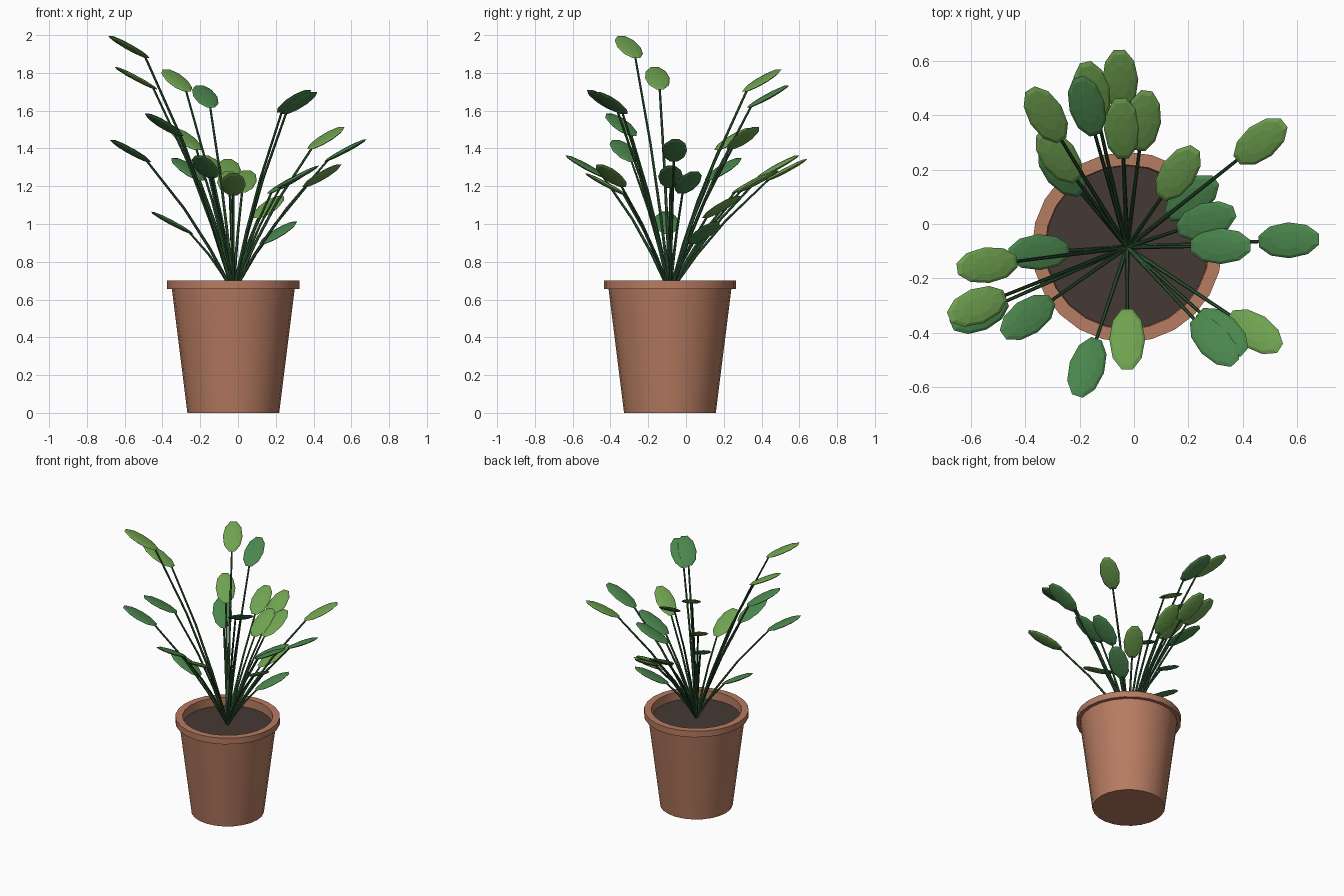
import bpy, bmesh, math
from mathutils import Vector, Matrix

if "Cube" in bpy.data.objects:
    bpy.data.objects.remove(bpy.data.objects["Cube"])

CX, CY = -0.025, -0.085     # plant axis


def material(name, rgb):
    m = bpy.data.materials.new(name)
    m.diffuse_color = (*rgb, 1)
    m.use_nodes = True
    m.node_tree.nodes["Principled BSDF"].inputs["Base Color"].default_value = m.diffuse_color
    return m


clay = material("clay", (0.47, 0.20, 0.12))
earth = material("earth", (0.06, 0.04, 0.033))
stem_green = material("stem_green", (0.03, 0.10, 0.035))
light_green = material("light_green", (0.16, 0.36, 0.08))
mid_green = material("mid_green", (0.07, 0.24, 0.075))


def add_object(name, bm, mat, smooth=False):
    bmesh.ops.recalc_face_normals(bm, faces=bm.faces)
    me = bpy.data.meshes.new(name)
    bm.to_mesh(me)
    bm.free()
    ob = bpy.data.objects.new(name, me)
    bpy.context.collection.objects.link(ob)
    me.materials.append(mat)
    if smooth:
        bpy.ops.object.select_all(action='DESELECT')
        ob.select_set(True)
        bpy.context.view_layer.objects.active = ob
        bpy.ops.object.shade_smooth_by_angle(angle=math.radians(30))
    return ob


def lathe(name, profile, mat, sides=24):
    bm = bmesh.new()
    rings = [[bm.verts.new((CX + r * math.cos(math.tau * i / sides),
                            CY + r * math.sin(math.tau * i / sides), z))
              for i in range(sides)] for r, z in profile]
    for a, b in zip(rings, rings[1:]):
        for i in range(sides):
            j = (i + 1) % sides
            bm.faces.new((a[i], a[j], b[j], b[i]))
    bm.faces.new(rings[0])
    bm.faces.new(rings[-1])
    return add_object(name, bm, mat, True)


# pot with overhanging rim, and the soil inside it
lathe("pot", [(0.243, 0), (0.325, 0.655), (0.35, 0.655), (0.35, 0.70),
              (0.302, 0.70), (0.298, 0.62)], clay)
lathe("soil", [(0.295, 0.62), (0.299, 0.64)], earth)


# thin bent stem made of short six-sided tubes
def stem(name, points, r0=0.009, r1=0.006, sides=6):
    bm = bmesh.new()
    rings = []
    n = len(points) - 1
    for k, p in enumerate(points):
        d = (points[min(k + 1, n)] - points[max(k - 1, 0)]).normalized()
        side = d.cross(Vector((0, 0, 1))).normalized()
        up = side.cross(d)
        r = r0 + (r1 - r0) * k / n
        rings.append([bm.verts.new(p + r * (side * math.cos(math.tau * i / sides)
                                            + up * math.sin(math.tau * i / sides)))
                      for i in range(sides)])
    for a, b in zip(rings, rings[1:]):
        for i in range(sides):
            j = (i + 1) % sides
            bm.faces.new((a[i], a[j], b[j], b[i]))
    bm.faces.new(rings[0])
    bm.faces.new(rings[-1])
    add_object(name, bm, stem_green)


# flattened oval leaf rising outwards
def leaf(name, centre, azimuth, mat):
    bm = bmesh.new()
    bmesh.ops.create_uvsphere(bm, u_segments=10, v_segments=6, radius=1)
    m = (Matrix.Translation(centre) @ Matrix.Rotation(azimuth, 4, 'Z')
         @ Matrix.Rotation(math.radians(-28), 4, 'Y')
         @ Matrix.Diagonal((0.132, 0.066, 0.013, 1)))
    bmesh.ops.transform(bm, matrix=m, verts=bm.verts)
    add_object(name, bm, mat)


# leaf tips (x, y, z), grouped by colour
light_tips = [
    (-0.055, 0.645, 1.345), (-0.18, 0.60, 1.365), (-0.385, 0.50, 1.82),
    (-0.346, 0.342, 1.51), (-0.05, 0.467, 1.28), (0.048, 0.495, 1.285),
    (0.228, 0.283, 1.15), (0.556, 0.375, 1.515), (0.541, -0.46, 1.316),
    (-0.025, -0.54, 1.27), (-0.685, -0.345, 1.997), (-0.655, -0.166, 1.832)]
mid_tips = [
    (-0.205, 0.545, 1.735), (-0.34, 0.285, 1.35), (0.305, 0.165, 1.013),
    (0.375, 0.048, 1.28), (0.434, -0.08, 1.31), (0.685, -0.055, 1.45),
    (0.375, -0.515, 1.71), (0.41, -0.475, 1.70), (-0.21, -0.637, 1.363),
    (-0.486, -0.41, 1.585), (-0.675, -0.375, 1.447), (-0.465, -0.11, 1.066)]

base = Vector((CX, CY, 0.64))
leaves = [(t, light_green) for t in light_tips] + [(t, mid_green) for t in mid_tips]
for n, (tip, mat) in enumerate(leaves, 1):
    tip = Vector(tip)
    out = Vector((tip.x - CX, tip.y - CY, 0))
    centre = tip - out.normalized() * 0.116 - Vector((0, 0, 0.06))
    end = centre - out.normalized() * 0.09 - Vector((0, 0, 0.048))
    d = end - base
    path = [base + Vector((d.x * h, d.y * h, d.z * v))
            for h, v in ((0, 0), (0.27, 0.33), (0.56, 0.63), (1, 1))]
    stem(f"stem_{n}", path)
    leaf(f"leaf_{n}", centre, math.atan2(out.y, out.x), mat)
